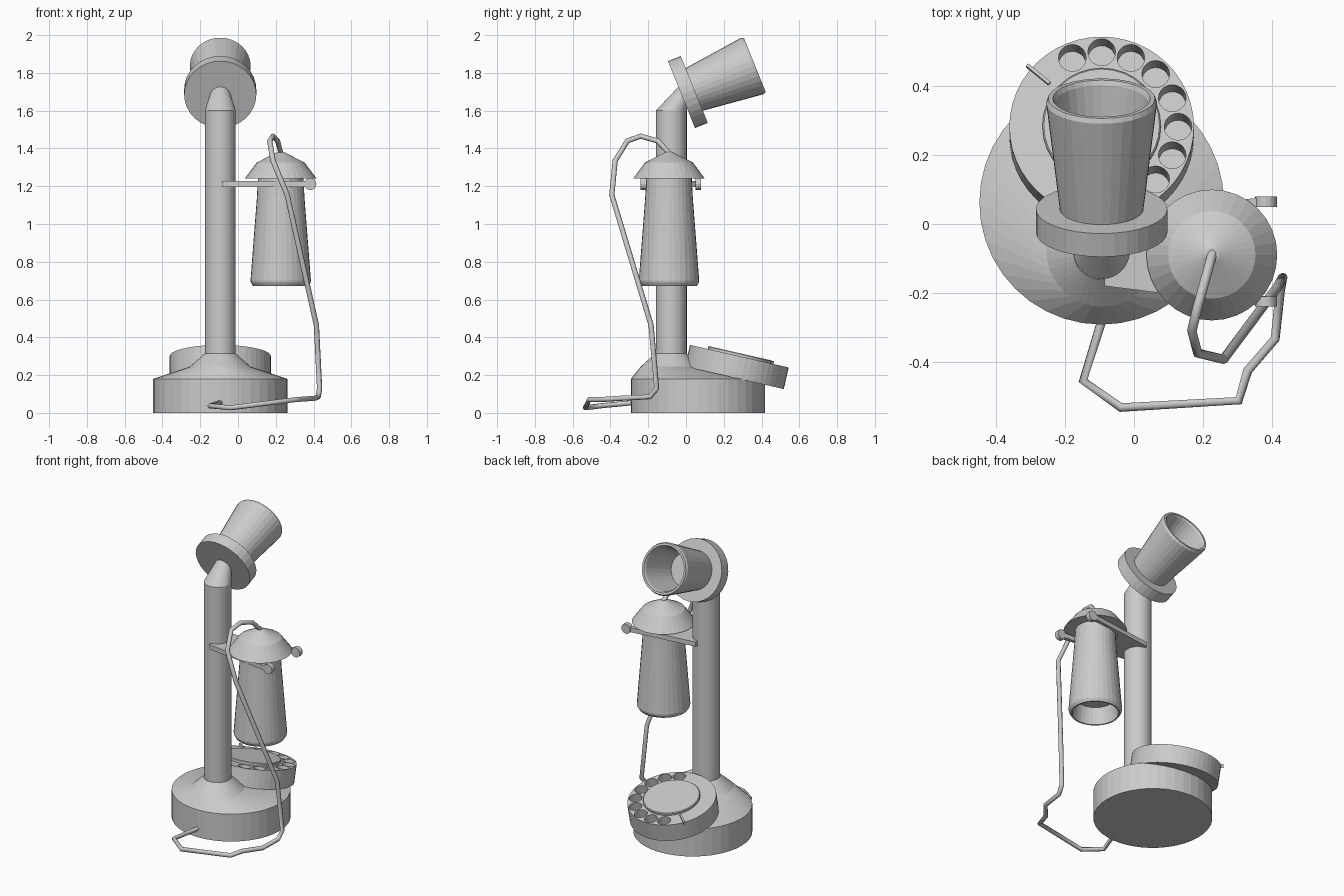
import bpy, bmesh, math
from mathutils import Matrix, Vector

if "Cube" in bpy.data.objects:
    bpy.data.objects.remove(bpy.data.objects["Cube"])


def finish(name, bm, loc=(0, 0, 0), tilt=0.0):
    bmesh.ops.recalc_face_normals(bm, faces=bm.faces)
    me = bpy.data.meshes.new(name)
    bm.to_mesh(me)
    bm.free()
    ob = bpy.data.objects.new(name, me)
    ob.matrix_world = Matrix.Translation(loc) @ Matrix.Rotation(math.radians(tilt), 4, 'X')
    bpy.context.collection.objects.link(ob)
    return ob


def lathe(name, rings, loc=(0, 0, 0), tilt=0.0, n=32):
    """Closed round body from rings of (radius, z, optional y shift)."""
    bm = bmesh.new()
    loops = []
    for r, z, *dy in rings:
        s = dy[0] if dy else 0
        loops.append([bm.verts.new((r * math.cos(math.tau * i / n),
                                    r * math.sin(math.tau * i / n) + s, z)) for i in range(n)])
    for a, b in zip(loops, loops[1:]):
        for i in range(n):
            j = (i + 1) % n
            bm.faces.new((a[i], a[j], b[j], b[i]))
    bm.faces.new(loops[0])
    bm.faces.new(loops[-1])
    return finish(name, bm, loc, tilt)


PX, PY = -0.094, -0.078        # pole axis

# Base: drum with a skewed cone rising to the off-centre pole
lathe("base", [(.355, 0), (.355, .18), (.16, .245, -.143), (.082, .315, -.143)],
      (PX, .063, 0), n=40)

# Pole with a tapered, bent neck
lathe("pole", [(.082, .28), (.082, 1.6), (.03, 1.76, .1)], (PX, PY, 0))

# Mouthpiece: back disc and hollow horn on one tilted axis
MOUTH = (PX, -.024, 1.685)
lathe("mouthpiece_disc", [(.191, 0), (.191, .073)], MOUTH, -68)
lathe("mouthpiece_horn", [(.12, .06), (.161, .405), (.155, .419), (.142, .419),
                          (.135, .405), (.105, .17)], MOUTH, -68)

# Dial body with finger holes cut around the rim
DIAL, DT = (PX, .2825, .30), -12.9
dial = lathe("dial", [(.268, -.117), (.268, 0)], DIAL, DT, 48)
bm = bmesh.new()
for k in range(9):
    a = math.radians(-67.5 + 22.5 * k)
    bmesh.ops.create_cone(bm, cap_ends=True, segments=20, radius1=.04, radius2=.04, depth=.2,
                          matrix=Matrix.Translation((.222 * math.cos(a), .222 * math.sin(a), .01)))
cutter = finish("hole_cutter", bm, DIAL, DT)
cutter.hide_render = True
mod = dial.modifiers.new("holes", 'BOOLEAN')
mod.operation, mod.object, mod.solver = 'DIFFERENCE', cutter, 'EXACT'
bpy.context.view_layer.objects.active = dial
bpy.ops.object.modifier_apply(modifier="holes")
bpy.data.objects.remove(cutter)

# Raised dial centre and finger stop
lathe("dial_centre", [(.172, -.01), (.172, .012), (.168, .016)], DIAL, DT)
bm = bmesh.new()
bmesh.ops.create_cube(bm, size=1, matrix=Matrix.Rotation(math.radians(140), 4, 'Z')
                      @ Matrix.Translation((.24, 0, .005)) @ Matrix.Diagonal((.085, .01, .02, 1)))
finish("finger_stop", bm, DIAL, DT)

# Forked hook plate, notched round the receiver
half = [(-.085, .1), (.39, .16), (.39, .13), (.23, .125), (.15, .1), (.11, .05)]
outline = half + [(x, -y) for x, y in reversed(half)]
bm = bmesh.new()
face = bm.faces.new([bm.verts.new((x, PY - .002 + y, 1.197)) for x, y in outline])
ext = bmesh.ops.extrude_face_region(bm, geom=[face])
bmesh.ops.translate(bm, vec=(0, 0, .03),
                    verts=[v for v in ext["geom"] if isinstance(v, bmesh.types.BMVert)])
finish("hook_fork", bm)

# Round knobs at the prong ends
for side, s in (("back", 1), ("front", -1)):
    lathe("hook_knob_" + side, [(.032, -.015), (.032, .015)],
          (.383, PY - .002 + s * .145, 1.212), 90, 16)

# Receiver: body with hollow mouth, and domed cap
RX, RY = .226, -.09
lathe("receiver_body", [(.12, 1.25), (.126, 1.14), (.16, .70), (.158, .69), (.147, .672),
                        (.138, .672), (.12, .78)], (RX, RY, 0))
lathe("receiver_cap", [(.10, 1.24), (.19, 1.24), (.127, 1.325), (.02, 1.38)], (RX, RY, 0))

# Cord from the cap down to the back of the base
path = [(.228, -.085, 1.37), (.21, -.15, 1.44), (.185, -.24, 1.465), (.168, -.31, 1.44),
        (.185, -.375, 1.335), (.26, -.393, 1.155), (.415, -.185, .465), (.432, -.155, .13),
        (.425, -.19, .085), (.41, -.333, .078), (.33, -.426, .072), (.304, -.513, .07),
        (-.038, -.533, .027), (-.148, -.455, .037), (-.09, -.27, .055)]
cu = bpy.data.curves.new("cord", 'CURVE')
cu.dimensions = '3D'
cu.bevel_depth, cu.bevel_resolution, cu.use_fill_caps = .014, 2, True
sp = cu.splines.new('POLY')
sp.points.add(len(path) - 1)
for p, co in zip(sp.points, path):
    p.co = (*co, 1)
cord = bpy.data.objects.new("cord", cu)
bpy.context.collection.objects.link(cord)
bpy.context.view_layer.objects.active = cord
cord.select_set(True)
bpy.ops.object.convert(target='MESH')
